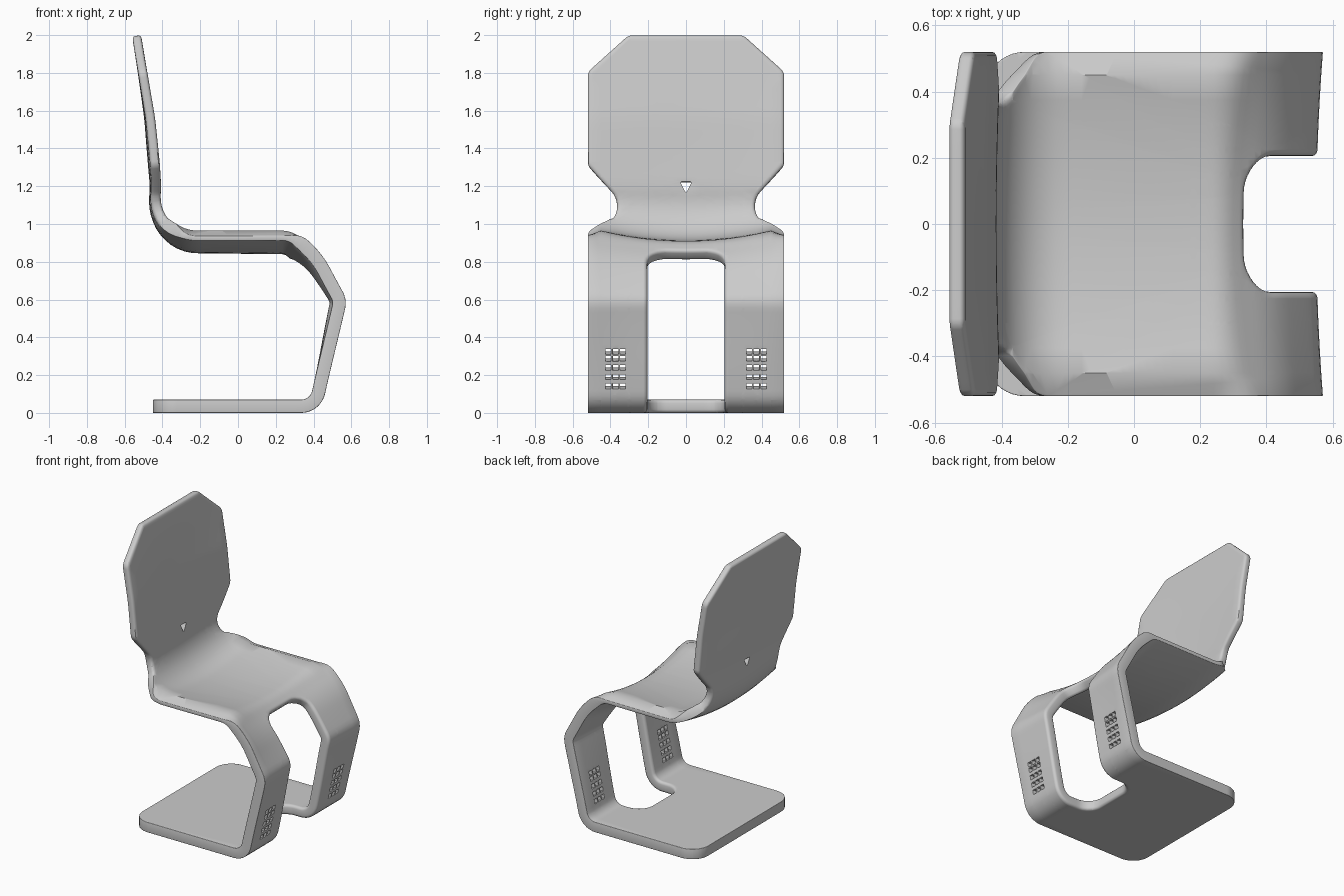
import bpy, bmesh, math
from mathutils import Vector

if "Cube" in bpy.data.objects:
    bpy.data.objects.remove(bpy.data.objects["Cube"])

T = 0.07       # plate thickness before bending
STEP = 0.0125  # path sampling


def fillet(pts, closed=True, n=10):
    """Round the corners of a polygon given as (a, b, radius)."""
    out = []
    for i, (a, b, r) in enumerate(pts):
        p = Vector((a, b))
        if r == 0 or (not closed and i in (0, len(pts) - 1)):
            out.append(p)
            continue
        d0 = (Vector(pts[i - 1][:2]) - p).normalized()
        d1 = (Vector(pts[(i + 1) % len(pts)][:2]) - p).normalized()
        half = d0.angle(d1) / 2
        c = p + (d0 + d1).normalized() * r / math.sin(half)
        v0 = p + d0 * r / math.tan(half) - c
        v1 = p + d1 * r / math.tan(half) - c
        ang = v0.angle(v1)
        for k in range(n + 1):
            t = k / n
            out.append(c + (v0 * math.sin((1 - t) * ang) + v1 * math.sin(t * ang)) / math.sin(ang))
    return out


# Side path (x, z, radius): base underside, leg front, seat top, back front
raw = fillet([(-.45, 0, 0), (.438, 0, .13), (.573, .60, .12), (.44, .83, .5), (.29, .965, .15),
              (-.405, .965, .19), (-.405, 1.21, .8), (-.44, 1.56, 1.5), (-.513, 2.0, 0)], False, 16)
path, acc = [raw[0]], 0.0
for p, q in zip(raw, raw[1:]):
    L = (q - p).length
    while L and acc + STEP <= L:
        acc += STEP
        path.append(p.lerp(q, acc / L))
    acc -= L
path.append(raw[-1])
total = (len(path) - 2) * STEP + (path[-1] - path[-2]).length


def S(x, z):
    """Path length at the sample nearest to a side-view point."""
    i = min(range(len(path)), key=lambda k: (path[k] - Vector((x, z))).length)
    return min(i * STEP, total)


def frame(s):
    n = len(path)
    i = min(int(s / STEP), n - 2)
    f = (s - i * STEP) / (STEP if i < n - 2 else total - (n - 2) * STEP)
    tan = lambda k: (path[min(k + 1, n - 1)] - path[max(k - 1, 0)]).normalized()
    t = tan(i).lerp(tan(i + 1), f).normalized()
    return path[i].lerp(path[i + 1], f), Vector((-t.y, t.x))


def ramp(s, keys):
    for (a, u), (b, v) in zip(keys, keys[1:]):
        if s <= b:
            f = max(0, (s - a) / (b - a))
            return u + (v - u) * f * f * (3 - 2 * f)
    return keys[-1][1]


s_front, s_rear, s_up = S(.25, .965), S(-.22, .965), S(-.405, 1.2)
sag = [(S(.46, .12), 0), (S(.565, .59), .015), (s_front, .055), (s_rear, .05), (s_up, .01), (total, 0)]
thick = [(s_rear, T), (s_up, .052), (total, .048)]
drop = [(S(.36, .9), 0), (S(.24, .965), .045), (s_rear, .045), (S(-.39, 1.09), 0)]


def bend(co):
    s, y, w = co
    p, n = frame(min(max(s, 0), total))
    d = ramp(s, sag) * (1 - (y / .45) ** 2) + w / T * ramp(s, thick)
    d += ramp(s, drop) * max(0, (abs(y) - .45) / .07) * (1 - w / T)
    q = p + n * d
    return Vector((q.x, y, q.y))


bm = bmesh.new()
caps = ([], [])


def add_loop(pts, bevel, hole=False):
    """Wall of one outline with rounded rims; bevel is a function of s."""
    n = len(pts)
    area = sum(pts[i - 1].x * pts[i].y - pts[i].x * pts[i - 1].y for i in range(n))
    sign = (1 if area > 0 else -1) * (-1 if hole else 1)
    inner = []
    for i, p in enumerate(pts):
        d0, d1 = (p - pts[i - 1]).normalized(), (pts[(i + 1) % n] - p).normalized()
        n0, n1 = Vector((-d0.y, d0.x)), Vector((-d1.y, d1.x))
        inner.append((n0 + n1) / (1 + n0.dot(n1)) * sign)
    steps = [(1 - math.sin(a), 1 - math.cos(a)) for a in (0, math.pi / 6, math.pi / 3, math.pi / 2)]
    rims = [(i, h, 0) for i, h in reversed(steps)] + [(i, h, 1) for i, h in steps]
    rims = [(u, steps[3 - k][0] if k < 4 else v, top) for k, (u, v, top) in enumerate(
        [(st[1], 0, 0) for st in reversed(steps)] + [(st[1], st[0], 1) for st in steps])]
    heights = [1 - math.sin(a) for a in (math.pi / 2, math.pi / 3, math.pi / 6, 0)]
    rings = []
    for k in range(8):
        j = k if k < 4 else 7 - k
        ring = []
        for p, v in zip(pts, inner):
            b = bevel(p.x)
            q = p + v * b * steps[3 - j][1]
            h = b * heights[j]
            ring.append(bm.verts.new((q.x, q.y, h if k < 4 else T - h)))
        rings.append(ring)
    for r0, r1 in zip(rings, rings[1:]):
        for i in range(n):
            bm.faces.new((r0[i - 1], r0[i], r1[i], r1[i - 1]))
    for cap, ring in zip(caps, (rings[0], rings[-1])):
        cap += [bm.edges.get((ring[i - 1], ring[i])) for i in range(n)]


# Outer outline of the unrolled chair
half = [(0, .52, .12), (S(-.29, .97), .52, .06), (S(-.40, 1.09), .32, .1),
        (S(-.415, 1.31), .52, .06), (S(-.48, 1.81), .52, .06), (total, .305, .05)]
outline = half + [(s, -y, r) for s, y, r in reversed(half)]
s_back = S(-.37, 1.03)
add_loop(fillet(outline), lambda s: .02 if s > s_back else .003)

# Opening between the legs, running into the base
a, b = S(.19, 0), S(.37, .893)
add_loop(fillet([(a, -.205, .1), (b, -.205, .11), (b, .205, .11), (a, .205, .1)]), lambda s: .018, True)

# Small square grille holes in both legs
for side in (-1, 1):
    for row in range(5):
        for col in (-1, 0, 1):
            z = .145 + .0455 * row
            s, y, h = S(.465 + .225 * (z - .12), z), side * .373 + col * .038, .0145
            add_loop([Vector((s + i * h, y + j * h)) for i, j in ((-1, -1), (1, -1), (1, 1), (-1, 1))],
                     lambda s: .001, True)

# Small triangular hole low in the back
s0, s1 = S(-.405, 1.16), S(-.407, 1.228)
add_loop(fillet([(s0, 0, .006), (s1, .031, .006), (s1, -.031, .006)], n=4), lambda s: .001, True)

for cap in caps:
    bmesh.ops.triangle_fill(bm, use_beauty=True, use_dissolve=False, edges=cap, normal=(0, 0, 1))

# Slice the flat plate, then bend it along the path
cuts = [((i * .025, 0, 0), (1, 0, 0)) for i in range(1, int(total / .025) + 1)]
cuts += [((0, y * .075, 0), (0, 1, 0)) for y in range(-6, 7)]
for co, no in cuts:
    bmesh.ops.bisect_plane(bm, geom=bm.verts[:] + bm.edges[:] + bm.faces[:], dist=1e-5,
                           plane_co=co, plane_no=no)
bmesh.ops.triangulate(bm, faces=[f for f in bm.faces if len(f.verts) > 4])
for v in bm.verts:
    v.co = bend(v.co)
bmesh.ops.recalc_face_normals(bm, faces=bm.faces[:])

mesh = bpy.data.meshes.new("chair_shell")
bm.to_mesh(mesh)
bm.free()
chair = bpy.data.objects.new("chair_shell", mesh)
bpy.context.collection.objects.link(chair)
bpy.context.view_layer.objects.active = chair
chair.select_set(True)
bpy.ops.object.shade_smooth_by_angle(angle=math.radians(35))
